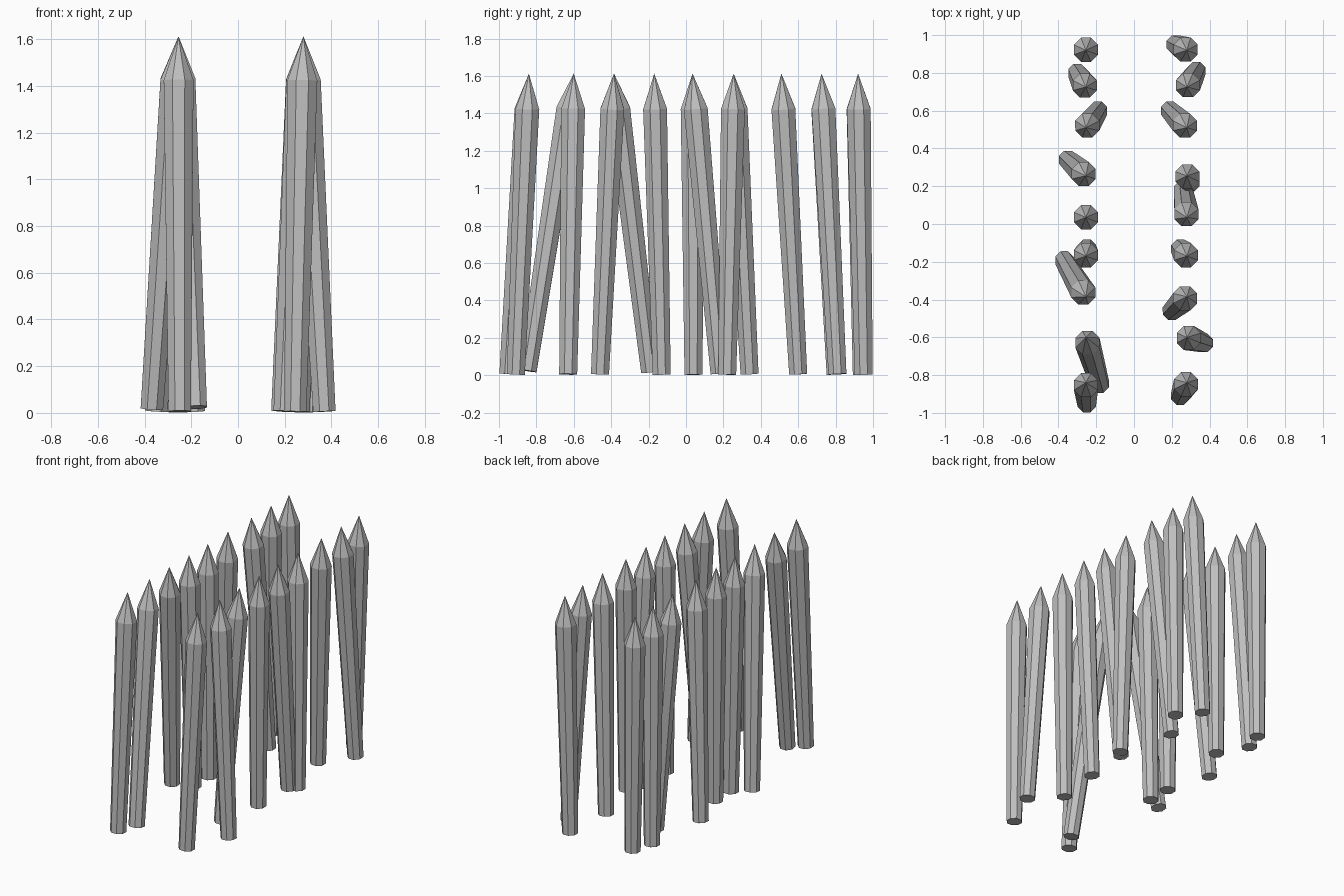
import bpy, bmesh, math
from mathutils import Vector

if "Cube" in bpy.data.objects:
    bpy.data.objects.remove(bpy.data.objects["Cube"])

stone = bpy.data.materials.new("light_grey")
stone.diffuse_color = (0.52, 0.52, 0.52, 1)
stone.use_nodes = True
stone.node_tree.nodes["Principled BSDF"].inputs["Base Color"].default_value = stone.diffuse_color

LENGTH, SHOULDER = 1.61, 1.42   # tip height and where the point begins
R_BASE, R_TOP = 0.052, 0.069


def spike(name, tip, base):
    """Eight-sided tapered stake with a pyramid point, leaning about its tip."""
    bm = bmesh.new()
    rings = []
    for z, r in ((0, R_BASE), (SHOULDER, R_TOP)):
        rings.append([bm.verts.new((r * math.cos((i + .5) * math.pi / 4),
                                    r * math.sin((i + .5) * math.pi / 4),
                                    z - LENGTH)) for i in range(8)])
    point = bm.verts.new((0, 0, 0))
    low, top = rings
    bm.faces.new(low[::-1])
    for i in range(8):
        j = (i + 1) % 8
        bm.faces.new((low[i], low[j], top[j], top[i]))
        bm.faces.new((top[i], top[j], point))
    mesh = bpy.data.meshes.new(name)
    bm.to_mesh(mesh)
    bm.free()
    mesh.materials.append(stone)
    ob = bpy.data.objects.new(name, mesh)
    bpy.context.collection.objects.link(ob)
    ob.location = (*tip, LENGTH + 0.003)
    axis = Vector((tip[0] - base[0], tip[1] - base[1], LENGTH))
    ob.rotation_mode = 'QUATERNION'
    ob.rotation_quaternion = Vector((0, 0, 1)).rotation_difference(axis)


# Shared tip positions along each row, and the foot position of every stake
tips = (0.92, 0.725, 0.51, 0.255, 0.035, -0.17, -0.385, -0.60, -0.84)
left = ((-.25, .94), (-.30, .80), (-.19, .60), (-.35, .34), (-.25, .04),
        (-.25, -.13), (-.37, -.19), (-.18, -.85), (-.25, -.95))
right = ((.22, .95), (.33, .81), (.19, .60), (.30, .22), (.26, .18),
         (.245, -.13), (.20, -.46), (.37, -.63), (.245, -.91))

for side, x, feet in (("left", -0.255, left), ("right", 0.28, right)):
    for n, (y, foot) in enumerate(zip(tips, feet), 1):
        spike(f"{side}_stake_{n}", (x, y), foot)
